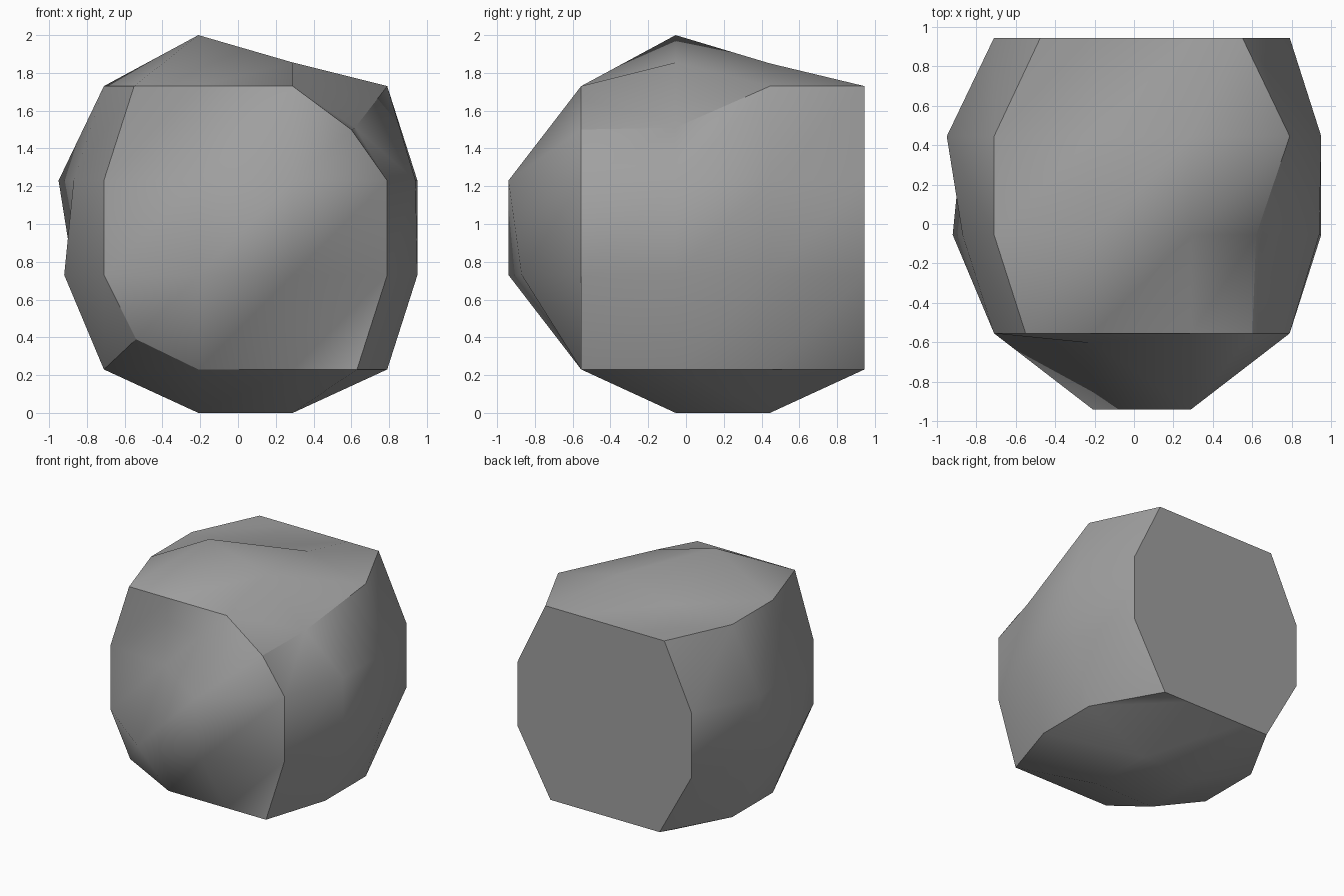
import bpy
import bmesh
from itertools import product
from mathutils import Vector

cube = bpy.data.objects.get("Cube")
if cube:
    bpy.data.objects.remove(cube, do_unlink=True)

STEP = 0.5
ORIGIN = Vector((-0.71, -0.555, 0.23))

# Weathered corners: lattice index -> position
CORNERS = {
    (0, 0, 0): (-0.54, -0.555, 0.39),
    (3, 0, 0): (0.63, -0.555, 0.23),
    (0, 0, 3): (-0.55, -0.555, 1.73),
    (3, 0, 3): (0.60, -0.555, 1.50),
    (3, 1, 3): (0.62, -0.055, 1.51),
    (0, 3, 0): (-0.434, 0.945, 0.23),
    (3, 3, 0): (0.506, 0.945, 0.23),
    (0, 3, 3): (-0.475, 0.945, 1.73),
    (3, 3, 3): (0.55, 0.945, 1.73),
}

# Each side: fixed axis, lattice layer, u axis, v axis, u flipped,
# and the bulge of its inner points in order of the two free axes
SIDES = [
    (1, 0, 0, 2, False, (-0.94, -0.605, -0.87, -0.94)),   # front
    (1, 3, 0, 2, True, (0.945, 0.945, 0.945, 0.945)),     # flat back
    (0, 0, 1, 2, True, (-0.92, -0.87, -0.87, -0.95)),     # -x side
    (0, 3, 1, 2, False, (0.95, 0.94, 0.94, 0.95)),        # +x side
    (2, 0, 0, 1, True, (0.0, 0.0, 0.0, 0.0)),             # underside
    (2, 3, 0, 1, False, (2.0, 1.75, 1.855, 1.85)),        # top
]

bm = bmesh.new()
points = {}


def lattice_index(axis, layer, u_axis, v_axis, u, v):
    idx = [0, 0, 0]
    idx[axis], idx[u_axis], idx[v_axis] = layer, u, v
    return tuple(idx)


def point(idx):
    if idx not in points:
        co = CORNERS.get(idx, ORIGIN + STEP * Vector(idx))
        points[idx] = bm.verts.new(co)
    return points[idx]


# Rock sides: bulged 3 x 3 patches split along the rising diagonal
side_of = {}
for number, (axis, layer, ua, va, flip, bulge) in enumerate(SIDES):
    for (u, v), value in zip(product((1, 2), repeat=2), bulge):
        point(lattice_index(axis, layer, ua, va, u, v)).co[axis] = value
    for u, v in product(range(3), repeat=2):
        def at(du, dv):
            col = 3 - (u + du) if flip else u + du
            return point(lattice_index(axis, layer, ua, va, col, v + dv))
        a, b, c, d = at(0, 0), at(1, 0), at(1, 1), at(0, 1)
        for tri in ((a, b, c), (a, c, d)):
            side_of[bm.faces.new(tri)] = number

bmesh.ops.recalc_face_normals(bm, faces=bm.faces[:])

# Smooth within a side, sharp where two sides meet
for face in bm.faces:
    face.smooth = True
for edge in bm.edges:
    edge.smooth = len({side_of[f] for f in edge.link_faces}) == 1

mesh = bpy.data.meshes.new("boulder")
bm.to_mesh(mesh)
bm.free()

# Plain grey stone
stone = bpy.data.materials.new("stone grey")
stone.use_nodes = True
colour = (0.35, 0.35, 0.35, 1.0)
stone.diffuse_color = colour
bsdf = next(n for n in stone.node_tree.nodes if n.type == "BSDF_PRINCIPLED")
bsdf.inputs["Base Color"].default_value = colour
bsdf.inputs["Roughness"].default_value = 0.9
mesh.materials.append(stone)

boulder = bpy.data.objects.new("boulder", mesh)
bpy.context.collection.objects.link(boulder)
